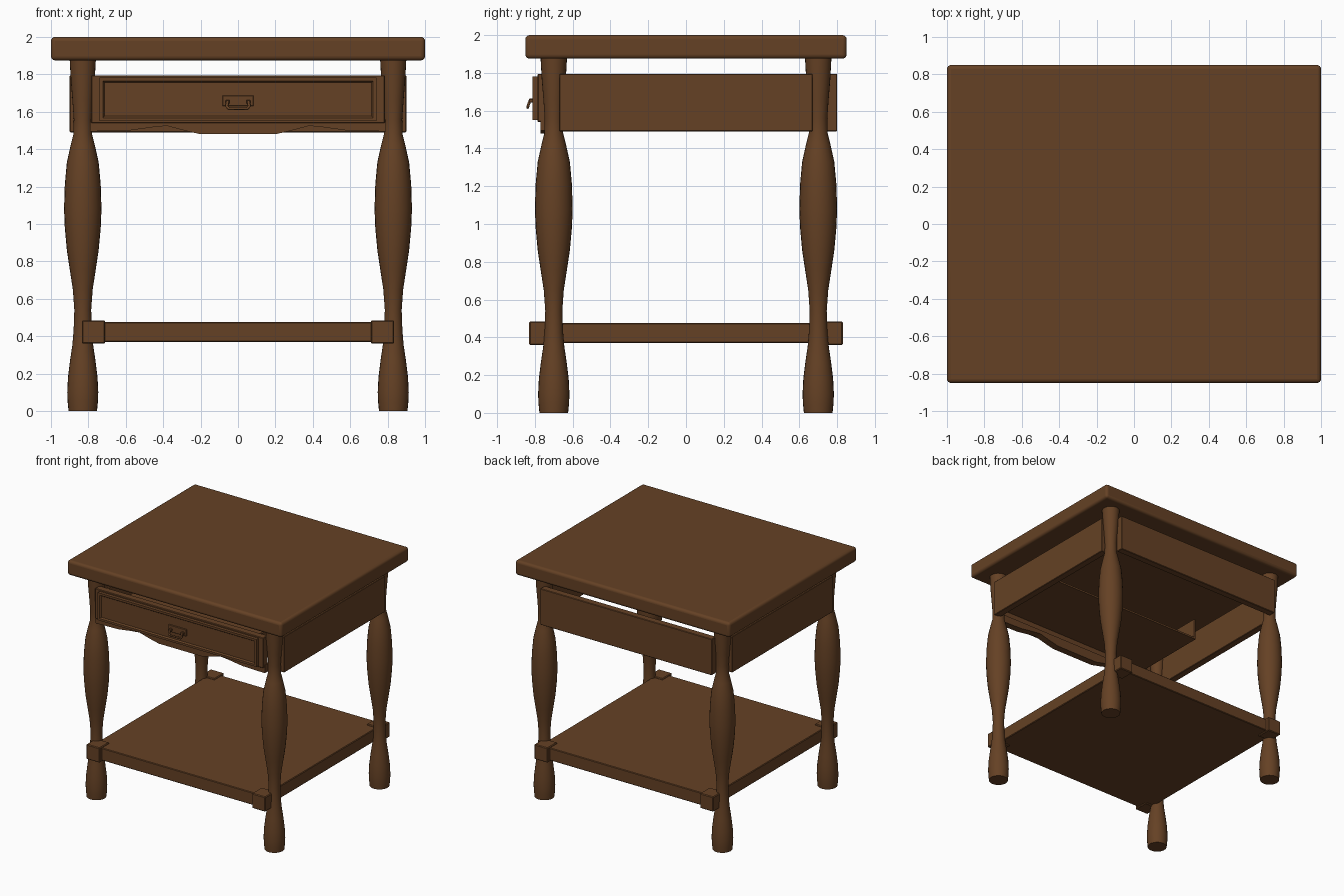
import bpy, bmesh, math

if "Cube" in bpy.data.objects:
    bpy.data.objects.remove(bpy.data.objects["Cube"])

wood = bpy.data.materials.new("brown wood")
wood.diffuse_color = (0.13, 0.053, 0.018, 1)
wood.use_nodes = True
wood.node_tree.nodes["Principled BSDF"].inputs["Base Color"].default_value = wood.diffuse_color


def finish(name, bm, bevel=0.0, segments=1, smooth=False):
    bmesh.ops.recalc_face_normals(bm, faces=bm.faces[:])
    me = bpy.data.meshes.new(name)
    bm.to_mesh(me)
    bm.free()
    me.materials.append(wood)
    ob = bpy.data.objects.new(name, me)
    bpy.context.collection.objects.link(ob)
    if bevel:
        mod = ob.modifiers.new("bevel", 'BEVEL')
        mod.width, mod.segments = bevel, segments
    if smooth:
        bpy.ops.object.select_all(action='DESELECT')
        ob.select_set(True)
        bpy.context.view_layer.objects.active = ob
        bpy.ops.object.shade_smooth_by_angle(angle=math.radians(40))
    return ob


def box_mesh(x0, x1, y0, y1, z0, z1):
    bm = bmesh.new()
    bmesh.ops.create_cube(bm, size=1)
    for v in bm.verts:
        v.co.x = x1 if v.co.x > 0 else x0
        v.co.y = y1 if v.co.y > 0 else y0
        v.co.z = z1 if v.co.z > 0 else z0
    return bm


def box(name, dims, bevel=0.0, segments=1):
    return finish(name, box_mesh(*dims), bevel, segments, segments > 1)


def lathe(name, profile, x, y, sides=24):
    bm = bmesh.new()
    rings = [[bm.verts.new((x + r * math.cos(2 * math.pi * i / sides),
                            y + r * math.sin(2 * math.pi * i / sides), z))
              for i in range(sides)] for r, z in profile]
    for a, b in zip(rings, rings[1:]):
        for i in range(sides):
            j = (i + 1) % sides
            bm.faces.new((a[i], a[j], b[j], b[i]))
    bm.faces.new(rings[0])
    bm.faces.new(rings[-1])
    return finish(name, bm, smooth=True)


# Table top and lower shelf
box("table_top", (-1, 1, -0.85, 0.85, 1.875, 2.0), 0.022, 4)
box("lower_shelf", (-0.8, 0.8, -0.8, 0.8, 0.37, 0.475), 0.005)

# Turned legs with shelf corner blocks
leg_profile = [(0.076, 0), (0.081, 0.05), (0.083, 0.1), (0.079, 0.18), (0.068, 0.27),
               (0.056, 0.35), (0.049, 0.43), (0.045, 0.54), (0.053, 0.65),
               (0.07, 0.76), (0.085, 0.86), (0.096, 0.98), (0.1, 1.08),
               (0.096, 1.21), (0.085, 1.33), (0.065, 1.42), (0.05, 1.48),
               (0.048, 1.56), (0.055, 1.66), (0.064, 1.77), (0.07, 1.88)]
for sx, xn in ((-1, "left"), (1, "right")):
    for sy, yn in ((-1, "front"), (1, "back")):
        lathe(f"{yn}_{xn}_leg", leg_profile, 0.83 * sx, 0.70 * sy)
        xs = sorted((0.71 * sx, 0.835 * sx))
        ys = sorted((0.70 * sy, 0.83 * sy))
        box(f"{yn}_{xn}_shelf_block", (*xs, *ys, 0.36, 0.485), 0.006)

# Side and back aprons
for sx, xn in ((-1, "left"), (1, "right")):
    box(f"{xn}_apron", (*sorted((0.84 * sx, 0.9 * sx)), -0.67, 0.67, 1.49, 1.795), 0.004)
box("back_apron", (-0.8, 0.8, 0.74, 0.8, 1.49, 1.795), 0.004)

# Front rail with shaped lower edge
half = [(0.2, 1.48), (0.3, 1.503), (0.38, 1.525), (0.46, 1.517), (0.58, 1.5), (0.79, 1.495)]
outline = [(-x, z) for x, z in reversed(half)] + half + [(0.79, 1.56), (-0.79, 1.56)]
bm = bmesh.new()
face = bm.faces.new([bm.verts.new((x, -0.77, z)) for x, z in outline])
ext = bmesh.ops.extrude_face_region(bm, geom=[face])
bmesh.ops.translate(bm, verts=[g for g in ext["geom"] if isinstance(g, bmesh.types.BMVert)],
                    vec=(0, 0.06, 0))
finish("front_rail", bm)

# Drawer front: backing board plus raised panel with recessed centre
box("drawer_front", (-0.785, 0.785, -0.785, -0.725, 1.54, 1.795), 0.004)
bm = box_mesh(-0.74, 0.74, -0.812, -0.78, 1.55, 1.782)
bm.normal_update()
front = [f for f in bm.faces if f.normal.y < -0.9]
bmesh.ops.inset_region(bm, faces=front, thickness=0.025)
bmesh.ops.inset_region(bm, faces=front, thickness=0.012, depth=-0.012)
finish("drawer_panel", bm)

# Drawer tray, open at the back
box("drawer_bottom", (-0.72, 0.72, -0.73, -0.09, 1.61, 1.625))
for sx, xn in ((-1, "left"), (1, "right")):
    box(f"drawer_{xn}_side", (*sorted((0.705 * sx, 0.72 * sx)), -0.73, -0.09, 1.61, 1.79))

# Drawer handle: plate, two posts and a hanging bail
box("handle_plate", (-0.083, 0.083, -0.81, -0.798, 1.63, 1.688), 0.003)
for sx, xn in ((-1, "left"), (1, "right")):
    box(f"handle_{xn}_post", (*sorted((0.045 * sx, 0.067 * sx)), -0.832, -0.805, 1.642, 1.664), 0.004)
curve = bpy.data.curves.new("handle_bail_path", 'CURVE')
curve.dimensions = '3D'
curve.bevel_depth = 0.008
curve.bevel_resolution = 2
curve.use_fill_caps = True
spline = curve.splines.new('POLY')
path = [(-0.056, -0.825, 1.655), (-0.06, -0.835, 1.63), (-0.05, -0.838, 1.617),
        (0.05, -0.838, 1.617), (0.06, -0.835, 1.63), (0.056, -0.825, 1.655)]
spline.points.add(len(path) - 1)
for p, co in zip(spline.points, path):
    p.co = (*co, 1)
curve.materials.append(wood)
bpy.context.collection.objects.link(bpy.data.objects.new("handle_bail", curve))
